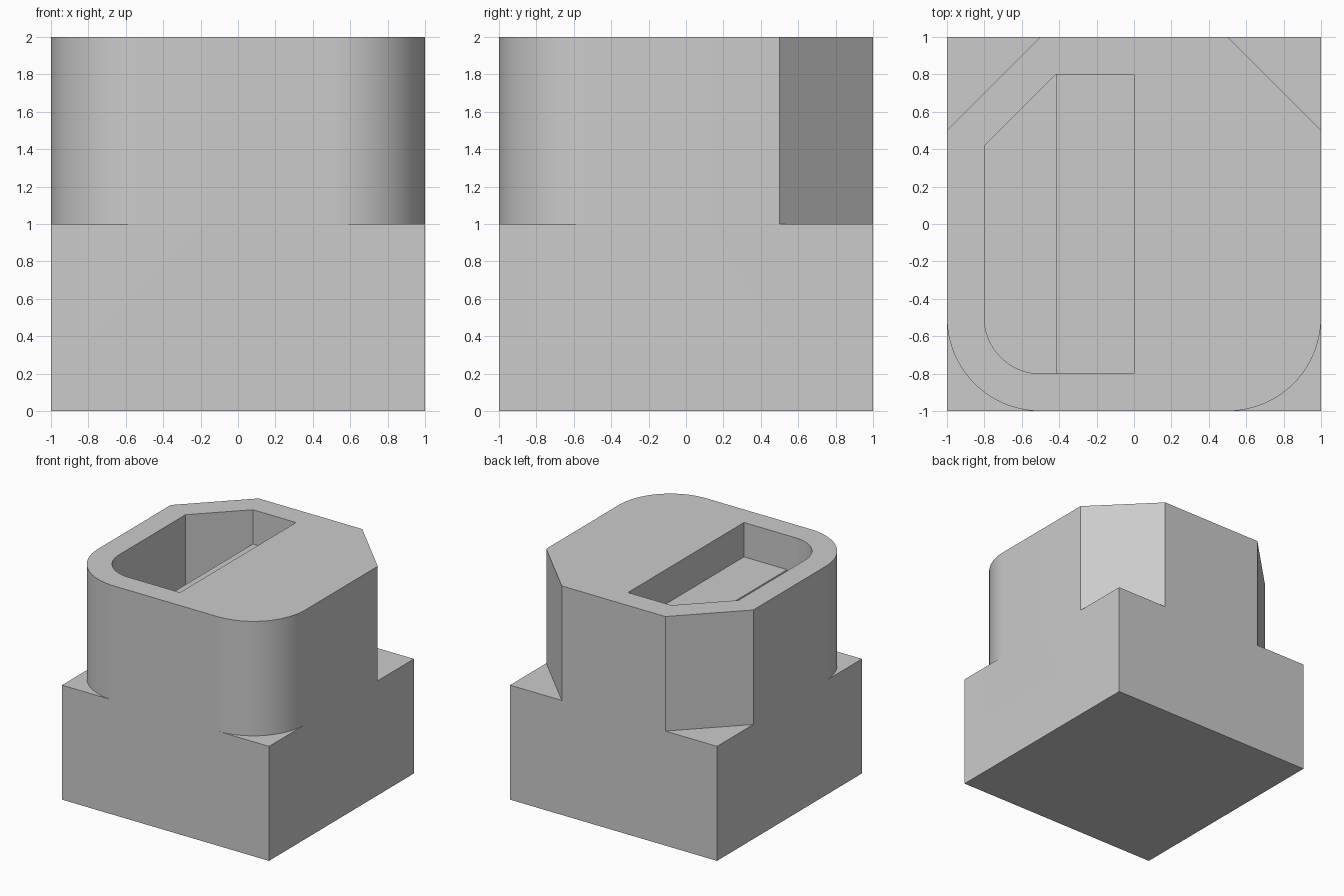
import bpy
import bmesh
from math import cos, sin, pi, radians, sqrt

if "Cube" in bpy.data.objects:
    bpy.data.objects.remove(bpy.data.objects["Cube"], do_unlink=True)

# One plain grey for the whole block
GREY = (0.6, 0.6, 0.6, 1)
grey = bpy.data.materials.new("plain grey")
grey.use_nodes = True
grey.diffuse_color = GREY
grey.node_tree.nodes["Principled BSDF"].inputs["Base Color"].default_value = GREY


def prism(name, outline, bottom, top):
    """Extrude a flat outline between two heights."""
    bm = bmesh.new()
    face = bm.faces.new([bm.verts.new((x, y, bottom)) for x, y in outline])
    new = bmesh.ops.extrude_face_region(bm, geom=[face])["geom"]
    verts = [v for v in new if isinstance(v, bmesh.types.BMVert)]
    bmesh.ops.translate(bm, verts=verts, vec=(0, 0, top - bottom))
    bmesh.ops.recalc_face_normals(bm, faces=bm.faces)
    mesh = bpy.data.meshes.new(name)
    bm.to_mesh(mesh)
    bm.free()
    mesh.materials.append(grey)
    obj = bpy.data.objects.new(name, mesh)
    bpy.context.collection.objects.link(obj)
    return obj


def front_arc(radius, inset, steps=24):
    """Quarter round at the front -x corner, from the side to the front."""
    centre = -1 + inset + radius
    return [(centre + radius * cos(pi + pi / 2 * i / steps),
             centre + radius * sin(pi + pi / 2 * i / steps))
            for i in range(steps + 1)]


block = prism("block", [(-1, -1), (1, -1), (1, 1), (-1, 1)], 0, 2)

WALL, RADIUS, FAR = 0.2, 0.5, 1.2
SHOULDER, ABOVE = 1, 2.2
cutters = []

# Corner cuts on the upper half: rounded in front, bevelled at the back
rounded = front_arc(RADIUS, 0) + [(-RADIUS, -FAR), (-FAR, -FAR), (-FAR, -RADIUS)]
bevelled = [(-FAR, 0.3), (-0.3, FAR), (-FAR, FAR)]
for side in (1, -1):
    for name, outline in (("round_cutter", rounded), ("bevel_cutter", bevelled)):
        points = [(x * side, y) for x, y in outline]
        cutters.append(prism(name, points, SHOULDER, ABOVE))

# Pocket: a shallow shelf beside a deep well that follows the outer wall
edge = 1 - WALL
bend = 1 + RADIUS - WALL * sqrt(2) - edge
well = front_arc(RADIUS - WALL, WALL) + [(-bend, -edge), (-bend, edge), (-edge, bend)]
shelf = [(-bend, -edge), (0, -edge), (0, edge), (-bend, edge)]
cutters.append(prism("well_cutter", well, SHOULDER, ABOVE))
cutters.append(prism("shelf_cutter", shelf, 1.7, ABOVE))

bpy.ops.object.select_all(action="DESELECT")
block.select_set(True)
bpy.context.view_layer.objects.active = block
for cutter in cutters:
    cutter.hide_render = True
    cut = block.modifiers.new("cut", "BOOLEAN")
    cut.operation = "DIFFERENCE"
    cut.solver = "EXACT"
    cut.object = cutter
    bpy.ops.object.modifier_apply(modifier=cut.name)
for cutter in cutters:
    bpy.data.objects.remove(cutter, do_unlink=True)

# Smooth the rounded corners, keep the edges crisp
bpy.ops.object.shade_smooth_by_angle(angle=radians(30))
